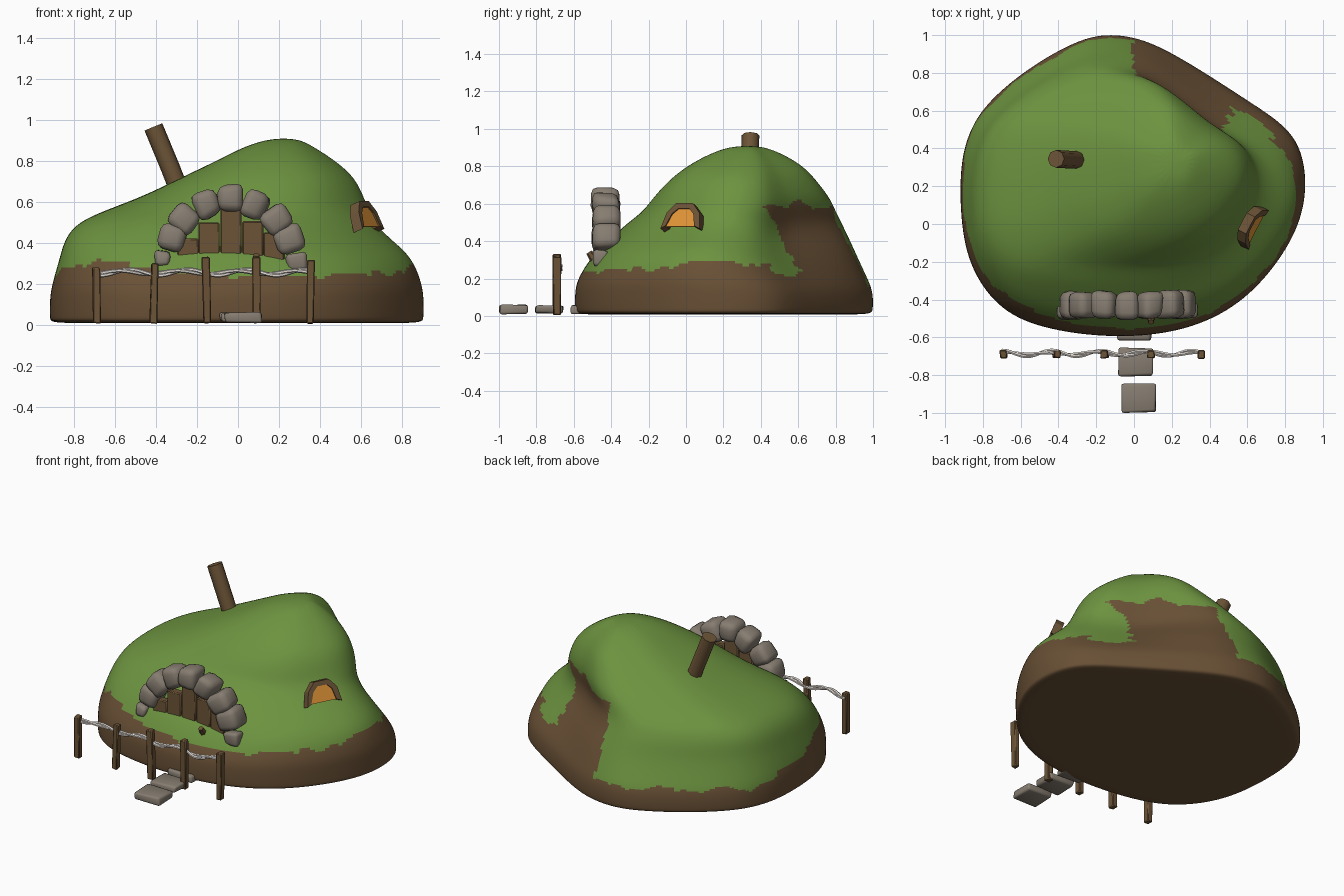
import bpy, bmesh, math, random
from mathutils import Vector, Matrix, noise

random.seed(4)
cube = bpy.data.objects.get("Cube")
if cube:
    bpy.data.objects.remove(cube)


def material(name, r, g, b):
    m = bpy.data.materials.new(name)
    m.use_nodes = True
    m.diffuse_color = (r, g, b, 1)
    m.node_tree.nodes["Principled BSDF"].inputs["Base Color"].default_value = (r, g, b, 1)
    return m


GRASS = material("grass_green", 0.15, 0.29, 0.05)
EARTH = material("earth_brown", 0.14, 0.08, 0.036)
WOOD = material("wood_brown", 0.15, 0.088, 0.038)
STONE = material("stone_grey", 0.24, 0.205, 0.165)
GLOW = material("window_orange", 0.75, 0.30, 0.04)
ROPE = material("rope_white", 0.78, 0.73, 0.68)


def finish(name, bm, mats, angle=40):
    bmesh.ops.recalc_face_normals(bm, faces=bm.faces)
    me = bpy.data.meshes.new(name)
    bm.to_mesh(me)
    bm.free()
    ob = bpy.data.objects.new(name, me)
    bpy.context.collection.objects.link(ob)
    for m in mats:
        me.materials.append(m)
    bpy.ops.object.select_all(action='DESELECT')
    ob.select_set(True)
    bpy.context.view_layer.objects.active = ob
    bpy.ops.object.shade_smooth_by_angle(angle=math.radians(angle))
    return ob


def block(name, loc, size, mat, rot=None, bevel=0.006, jitter=0.0, segs=1, angle=40):
    """Bevelled, slightly irregular box."""
    bm = bmesh.new()
    bmesh.ops.create_cube(bm, size=1)
    for v in bm.verts:
        v.co = Vector(a * b for a, b in zip(v.co, size))
        v.co += Vector(random.uniform(-jitter, jitter) for _ in range(3))
    bmesh.ops.bevel(bm, geom=bm.edges[:], offset=bevel, segments=segs, profile=0.5, affect='EDGES')
    bm.transform(Matrix.Translation(loc) @ (rot or Matrix()))
    return finish(name, bm, [mat], angle)


def tube(name, path, radius, sides, mat):
    """Capped tube swept along a list of points."""
    bm = bmesh.new()
    rings = []
    for i, p in enumerate(path):
        d = (path[min(i + 1, len(path) - 1)] - path[max(i - 1, 0)]).normalized()
        side = d.cross(Vector((0, 1, 0))).normalized()
        up = side.cross(d)
        rings.append([bm.verts.new(p + radius * (side * math.cos(a) + up * math.sin(a)))
                      for a in (math.tau * k / sides for k in range(sides))])
    for a, b in zip(rings, rings[1:]):
        for k in range(sides):
            n = (k + 1) % sides
            bm.faces.new((a[k], a[n], b[n], b[k]))
    bm.faces.new(rings[0])
    bm.faces.new(rings[-1])
    return finish(name, bm, [mat], 50)


# Hill: one ground outline, fitted to the width and depth of each level
outline = [(-.1, 1), (.1, .96), (.4, .78), (.6, .65), (.8, .52), (.885, .39), (.91, .2),
           (.87, 0), (.75, -.21), (.56, -.42), (.28, -.56), (-.1, -.6), (-.5, -.545),
           (-.72, -.435), (-.87, -.21), (-.91, .05), (-.91, .32), (-.86, .5), (-.76, .65),
           (-.54, .83), (-.27, .98)]
# height, x from, x to, y from, y to, push in at back left, push out at front right
levels = [(.01, -.5, .5, -.25, .6, 0, 0), (.005, -.905, .9, -.59, .985, 0, 0),
          (.025, -.91, .905, -.6, 1, 0, 0), (.13, -.91, .91, -.6, 1, .01, 0),
          (.2, -.895, .91, -.585, .97, .045, .01), (.33, -.85, .88, -.5, .91, .12, .03),
          (.42, -.825, .77, -.4, .87, .125, .035), (.5, -.765, .685, -.31, .83, .09, .03),
          (.56, -.63, .655, -.23, .8, .07, .02), (.63, -.45, .625, -.18, .77, .055, 0),
          (.72, -.27, .58, -.1, .7, .045, 0), (.8, -.1, .485, 0, .63, .035, 0),
          (.87, .03, .37, .13, .51, .01, 0), (.91, .16, .29, .25, .4, 0, 0)]
diagonal = Vector((.82, .57))
bm = bmesh.new()
rings = []
for z, x0, x1, y0, y1, dent, swell in levels:
    ring = []
    for x, y in outline:
        unit = Vector((x / .91, (y - .2) / .8))
        p = Vector(((x0 + x1) / 2 + unit.x * (x1 - x0) * .506,
                    (y0 + y1) / 2 + unit.y * (y1 - y0) * .506))
        along = unit.normalized().dot(diagonal)
        p -= diagonal * (dent if along > 0 else swell) * along ** 6
        ring.append(bm.verts.new((p.x, p.y, z)))
    rings.append(ring)
for a, b in zip(rings, rings[1:]):
    for k in range(len(outline)):
        n = (k + 1) % len(outline)
        bm.faces.new((a[k], a[n], b[n], b[k]))
bm.faces.new(rings[0])
bm.faces.new(rings[-1])
hill = finish("hill", bm, [GRASS, EARTH], 180)
hill.modifiers.new("round", 'SUBSURF').levels = 3
bpy.ops.object.modifier_apply(modifier="round")


def is_earth(c):
    ragged = 0.04 * noise.noise(c * 5) + 0.02 * noise.noise(c * 14)
    rim = 0.225 + ragged
    if c.x < 0 and c.y < 0:
        rim += 0.14 * min(-c.x, -c.y * 2)
    elif c.x < 0.15:
        rim -= 0.07 * min(1, max(0, c.y * 2))
    elif c.y < 0.45:
        rim += 0.05 * min(1, max(0, c.x * 2 - 0.7))
    bare = c.x > ragged and c.z < 0.59 + ragged and c.y > 0.42 + (0.57 - c.z) * 0.6 + ragged
    return c.z < rim or bare


for p in hill.data.polygons:
    p.material_index = int(is_earth(p.center))

# Stone arch around the door
arch = [(-.37, .325, .07), (-.325, .42, .14), (-.265, .52, .14), (-.155, .59, .13), (-.035, .62, .13),
        (.085, .585, .13), (.19, .515, .14), (.25, .42, .14), (.29, .30, .10)]
for i, (x, z, s) in enumerate(arch):
    turn = math.atan2(x + .035, max(z - .36, 0.0) + .02)
    block(f"arch_stone_{i + 1}", (x, -.43 if s > .11 else -.46, z), (s * .92, .145 if s > .11 else .08, s),
          STONE, Matrix.Rotation(turn, 4, 'Y'), bevel=.036 if s > .11 else .02, jitter=.011, segs=2, angle=60)

# Door planks
for i, (x, top) in enumerate([(-.245, .42), (-.142, .5), (-.035, .575), (.072, .505), (.175, .45)]):
    block(f"door_plank_{i + 1}", (x, -.445, (top + .3) / 2), (.103, .05, top - .3), WOOD)
bm = bmesh.new()
bmesh.ops.create_cone(bm, cap_ends=True, segments=6, radius1=.022, radius2=.016, depth=.05,
                      matrix=Matrix.Translation((.09, -.505, .32)) @ Matrix.Rotation(.6, 4, 'X'))
finish("door_peg", bm, [WOOD])

# Chimney
tube("chimney", [Vector((-.25, .34, .56)), Vector((-.33, .34, .765)), Vector((-.413, .345, .965))],
     .047, 8, WOOD)

# Window: arched frame with a glowing pane, set into the slope
place = (Matrix.Translation((.622, -.01, .525)) @ Matrix.Rotation(math.radians(-27), 4, 'Z')
         @ Matrix.Rotation(math.radians(-21), 4, 'Y'))
outer = [(-.12, -.07), (-.098, .02), (-.05, .075), (.05, .075), (.098, .02), (.115, -.07)]
inner = [(-.092, -.055), (-.065, .015), (-.032, .045), (.032, .045), (.062, .015), (.08, -.055)]
bm = bmesh.new()
loops = [[bm.verts.new((d, y, z)) for y, z in pts]
         for d, pts in ((-.03, outer), (.022, outer), (.022, inner), (-.03, inner))]
for a, b in zip(loops, loops[1:] + loops[:1]):
    for k in range(5):
        bm.faces.new((a[k], a[k + 1], b[k + 1], b[k]))
for k in (0, 5):
    bm.faces.new([lp[k] for lp in loops])
bm.transform(place)
finish("window_frame", bm, [WOOD], 25)
bm = bmesh.new()
pane = bm.faces.new([bm.verts.new((.006, y, z)) for y, z in inner])
ext = bmesh.ops.extrude_face_region(bm, geom=[pane])
bmesh.ops.translate(bm, vec=(.008, 0, 0), verts=[g for g in ext["geom"] if isinstance(g, bmesh.types.BMVert)])
bm.transform(place)
finish("window_pane", bm, [GLOW], 25)

# Fence posts
posts = [(-.69, .28), (-.41, .3), (-.155, .33), (.09, .33), (.355, .315)]
for i, (x, top) in enumerate(posts):
    block(f"fence_post_{i + 1}", (x, -.69, top / 2 + .003), (.038, .042, top - .006), WOOD,
          Matrix.Rotation(random.uniform(-.02, .04), 4, 'Y'), bevel=.005, jitter=.003)

# Rope of two twisted strands
for s in range(2):
    path = []
    for i in range(91):
        x = -.70 + 1.07 * i / 90
        a = x * 22 + s * math.pi
        path.append(Vector((x, -.685 + .01 * math.sin(x * 25) + .007 * math.cos(a),
                            .255 + .010 * math.sin(x * 22 + 1) + .007 * math.sin(a))))
    tube(f"rope_strand_{s + 1}", path, .0095, 6, ROPE)

# Stepping stones
for i, (x, y, w) in enumerate([(.025, -.922, .185), (.01, -.73, .18), (0, -.54, .18)]):
    block(f"step_stone_{i + 1}", (x, y, .035), (w, .148, .046), STONE, bevel=.012, jitter=.006, segs=2, angle=60)
